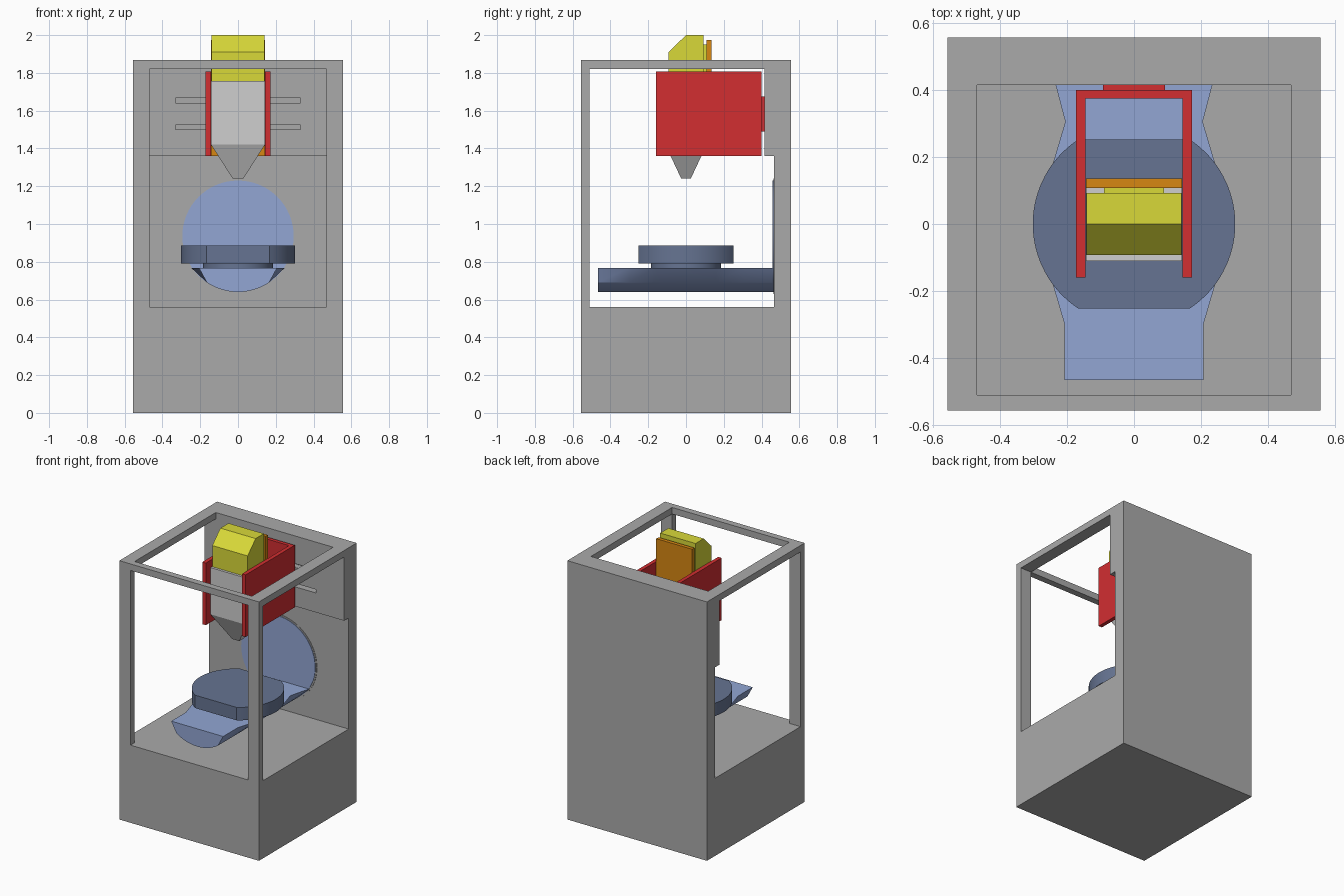
import bpy, bmesh, math

cube = bpy.data.objects.get("Cube")
if cube:
    bpy.data.objects.remove(cube, do_unlink=True)


def material(name, rgb):
    # 8-bit display colour to linear
    lin = [((c / 255 + 0.055) / 1.055) ** 2.4 for c in rgb]
    m = bpy.data.materials.new(name)
    m.use_nodes = True
    m.diffuse_color = (*lin, 1)
    bsdf = next(n for n in m.node_tree.nodes if n.type == 'BSDF_PRINCIPLED')
    bsdf.inputs["Base Color"].default_value = (*lin, 1)
    return m


GREY = material("frame grey", (170, 170, 170))
LIGHT = material("light grey", (207, 207, 207))
RED = material("red", (210, 46, 49))
YELLOW = material("yellow", (217, 217, 57))
ORANGE = material("orange", (215, 135, 18))
BLUE = material("light blue", (146, 166, 212))
SLATE = material("slate blue", (102, 116, 146))


def loft(name, rings, mat, smooth=False):
    """Skin a list of equal-length rings and cap both ends."""
    bm = bmesh.new()
    loops = [[bm.verts.new(p) for p in ring] for ring in rings]
    n = len(loops[0])
    for a, b in zip(loops, loops[1:]):
        for i in range(n):
            j = (i + 1) % n
            bm.faces.new((a[i], a[j], b[j], b[i]))
    bm.faces.new(loops[0][::-1])
    bm.faces.new(loops[-1])
    bmesh.ops.recalc_face_normals(bm, faces=bm.faces)
    mesh = bpy.data.meshes.new(name)
    bm.to_mesh(mesh)
    bm.free()
    mesh.materials.append(mat)
    ob = bpy.data.objects.new(name, mesh)
    bpy.context.collection.objects.link(ob)
    if smooth:
        select(ob)
        bpy.ops.object.shade_smooth_by_angle(angle=math.radians(25))
    return ob


def select(ob):
    bpy.ops.object.select_all(action='DESELECT')
    ob.select_set(True)
    bpy.context.view_layer.objects.active = ob


def rect(hx, y0, y1, z):
    return [(-hx, y0, z), (hx, y0, z), (hx, y1, z), (-hx, y1, z)]


def box(name, hx, y0, y1, z0, z1, mat):
    return loft(name, [rect(hx, y0, y1, z) for z in (z0, z1)], mat)


def side_profile(name, pts, hx, mat):
    return loft(name, [[(x, y, z) for y, z in pts] for x in (-hx, hx)], mat)


def cut(target, cutter):
    cutter.hide_render = True
    mod = target.modifiers.new("cut", 'BOOLEAN')
    mod.operation = 'DIFFERENCE'
    mod.solver = 'EXACT'
    mod.object = cutter
    select(target)
    bpy.ops.object.modifier_apply(modifier=mod.name)
    bpy.data.objects.remove(cutter, do_unlink=True)


# Housing: solid block opened at the sides, front and top
W, IN = 0.557, 0.468
FRONT, BACK, STEP = -0.51, 0.465, 0.415
FLOOR, LEDGE, ROOF = 0.56, 1.36, 1.82
frame = box("frame", W, -W, W, 0, 1.867, GREY)
cut(frame, side_profile("side_cutter", [
    (FRONT, FLOOR), (BACK, FLOOR), (BACK, LEDGE),
    (STEP, LEDGE), (STEP, ROOF), (FRONT, ROOF)], 0.7, GREY))
cut(frame, box("front_cutter", IN, -0.7, -0.4, FLOOR, ROOF, GREY))
cut(frame, box("top_cutter", IN, FRONT, STEP, 1.7, 2, GREY))

# Guide slots in the thick upper back wall
for z0, z1 in ((1.5, 1.525), (1.64, 1.667)):
    cut(frame, box("slot_cutter", 0.33, 0.38, 0.46, z0, z1, GREY))

# Round tilting plate on the back wall
DISC_Z, DISC_R = 0.935, 0.295


def disc_ring(r, y, n=64):
    return [(r * math.cos(2 * math.pi * i / n), y,
             DISC_Z + r * math.sin(2 * math.pi * i / n)) for i in range(n)]


loft("back_disc_rim", [disc_ring(0.305, y) for y in (0.462, 0.47)], GREY, True)
loft("back_disc", [disc_ring(DISC_R, y) for y in (0.458, 0.47)], BLUE, True)

# Cradle arm: flat top, flared sides, round belly
belly = 0.165


def arm_section(y, half):
    pts = [(half, y, 0.768), (-half, y, 0.768)]
    for i in range(17):
        x = belly * (i / 8 - 1)
        pts.append((x, y, DISC_Z - math.sqrt(DISC_R ** 2 - x * x)))
    return pts


loft("cradle_arm", [arm_section(y, h) for y, h in (
    (-0.465, 0.207), (-0.3, 0.207), (-0.16, 0.248), (0.16, 0.248),
    (0.305, 0.205), (0.465, 0.247))], BLUE, True)


# Turntable with two flattened sides, on a short hub
def round_ring(r, z, flat=1.0, n=64):
    a0 = math.asin(min(1, flat / r))
    if flat >= r:
        angles = [2 * math.pi * i / n for i in range(n)]
    else:
        half = [-a0 + 2 * a0 * i / (n // 2) for i in range(n // 2 + 1)]
        angles = half + [a + math.pi for a in half]
    return [(r * math.cos(a), r * math.sin(a), z) for a in angles]


loft("turntable", [round_ring(0.302, z, 0.252) for z in (0.792, 0.885)], SLATE, True)
loft("turntable_hub", [round_ring(0.185, z) for z in (0.76, 0.795)], SLATE, True)

# Red carriage: U-shaped bracket and slider plate
o, i, f, b = 0.173, 0.145, -0.16, 0.4
bracket = [(-o, f), (-i, f), (-i, b - 0.026), (i, b - 0.026),
           (i, f), (o, f), (o, b), (-o, b)]
loft("carriage_bracket", [[(x, y, z) for x, y in bracket] for z in (1.36, 1.808)], RED)
box("slider_plate", 0.092, 0.398, 0.418, 1.49, 1.675, RED)

# Tool head: body tapering to the nozzle
loft("tool_head", [rect(0.028, -0.025, 0.025, 1.24),
                   rect(0.143, -0.11, 0.11, 1.42),
                   rect(0.143, -0.11, 0.11, 1.757)], LIGHT)

# Yellow motor with sloped front, rear tab, and orange mounting plate
side_profile("motor", [(-0.092, 1.757), (-0.092, 1.91), (0, 2.0),
                       (0.093, 2.0), (0.093, 1.757)], 0.141, YELLOW)
box("motor_tab", 0.09, 0.09, 0.108, 1.757, 1.95, YELLOW)
box("mounting_plate", 0.143, 0.108, 0.135, 1.36, 1.975, ORANGE)
